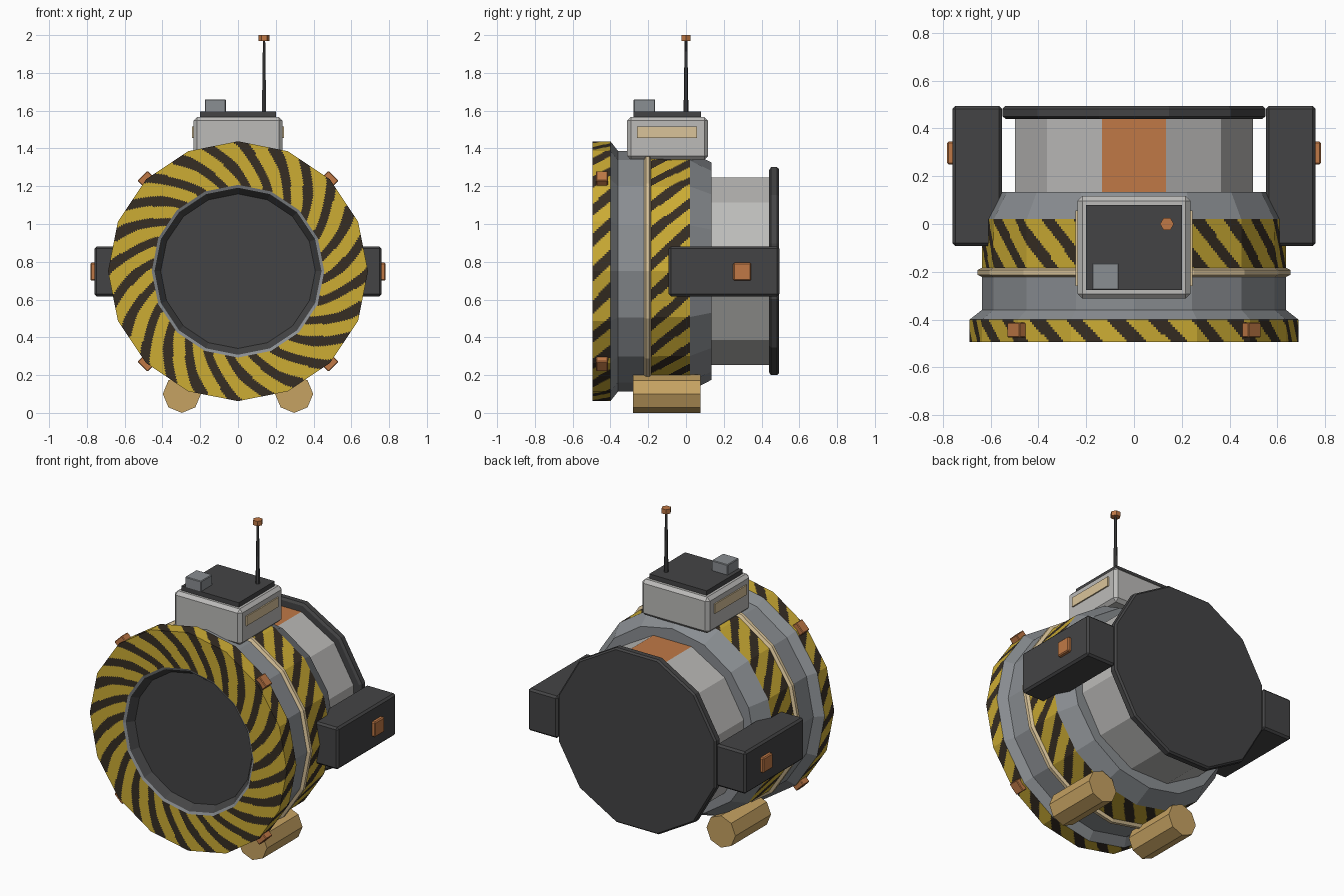
import bpy, bmesh, math
from mathutils import Matrix, Vector

if "Cube" in bpy.data.objects:
    bpy.data.objects.remove(bpy.data.objects["Cube"])


def lin(c):
    c /= 255
    return c / 12.92 if c <= 0.04045 else ((c + 0.055) / 1.055) ** 2.4


def material(name, r, g, b):
    m = bpy.data.materials.new(name)
    m.diffuse_color = (lin(r), lin(g), lin(b), 1)
    m.use_nodes = True
    m.node_tree.nodes["Principled BSDF"].inputs["Base Color"].default_value = m.diffuse_color
    return m


DARK = material("charcoal", 68, 68, 69)
GREY = material("steel_grey", 138, 142, 146)
LIGHT = material("light_grey", 188, 187, 185)
YELLOW = material("warning_yellow", 204, 172, 52)
BLACK = material("stripe_black", 54, 45, 35)
ORANGE = material("copper_orange", 192, 121, 70)
TAN = material("tan", 198, 162, 98)
CREAM = material("cream", 218, 196, 154)
AXIS_Z = 0.75


def finish(name, bm, mats):
    bmesh.ops.recalc_face_normals(bm, faces=bm.faces)
    me = bpy.data.meshes.new(name)
    bm.to_mesh(me)
    bm.free()
    for m in mats:
        me.materials.append(m)
    ob = bpy.data.objects.new(name, me)
    bpy.context.collection.objects.link(ob)
    return ob


def lathe(name, profile, mats, sides=16, turn=0.0, sub=1, paint=None):
    """Faceted turning about the y axis. profile: (radius, y, material slot of the next
    segment or 'S' for slanted hazard stripes in slots 1 and 2); ends are capped."""
    bm = bmesh.new()
    rows, slots = [], []
    for (r0, y0, slot), (r1, y1, _) in zip(profile, profile[1:]):
        length = math.hypot(r1 - r0, y1 - y0)
        steps = max(1, round(length / 0.01)) if slot == 'S' else 1
        for k in range(steps):
            t = k / steps
            rows.append((r0 + (r1 - r0) * t, y0 + (y1 - y0) * t))
            slots.append((slot, length / steps))
    rows.append(profile[-1][:2])
    count = sides * sub
    unit = []
    for i in range(count):
        a, b = ((i // sub + k) * math.tau / sides + turn for k in (0, 1))
        t = (i % sub) / sub
        unit.append((math.cos(a) * (1 - t) + math.cos(b) * t,
                     math.sin(a) * (1 - t) + math.sin(b) * t))
    rings = [[bm.verts.new((u * r, y, AXIS_Z + w * r)) for u, w in unit] for r, y in rows]
    path = 0
    for lower, upper, (slot, step) in zip(rings, rings[1:], slots):
        for i in range(count):
            j = (i + 1) % count
            f = bm.faces.new((lower[i], lower[j], upper[j], upper[i]))
            if slot == 'S':
                phase = 24 * (i + 0.5) / count - (path + step / 2) / 0.18
                f.material_index = 2 if phase % 1 < 0.43 else 1
            else:
                f.material_index = slot
            if paint and paint(f.calc_center_median()):
                f.material_index = 1
        path += step
    for ring in (rings[0], rings[-1]):
        bm.faces.new(ring)
    return finish(name, bm, mats)


def box(name, lo, hi, mat, bevel=0.0, tilt=0.0):
    bm = bmesh.new()
    bmesh.ops.create_cube(bm, size=1)
    size = [h - l for l, h in zip(lo, hi)]
    mid = Vector([(h + l) / 2 for l, h in zip(lo, hi)])
    bmesh.ops.scale(bm, vec=size, verts=bm.verts)
    if bevel:
        bmesh.ops.bevel(bm, geom=bm.edges[:], offset=bevel, segments=1, affect='EDGES')
    bm.transform(Matrix.Translation(mid) @ Matrix.Rotation(tilt, 4, 'Y'))
    return finish(name, bm, [mat])


def rod(name, mid, r0, r1, length, sides, mat, matrix=Matrix()):
    bm = bmesh.new()
    bmesh.ops.create_cone(bm, cap_ends=True, segments=sides, radius1=r0, radius2=r1, depth=length)
    bm.transform(Matrix.Translation(mid) @ matrix)
    return finish(name, bm, [mat])


STRIPED = [GREY, YELLOW, BLACK, DARK]

# striped front ring with recessed dark lens
lathe("front_ring", [(0.408, -0.44, 3), (0.442, -0.488, 0), (0.457, -0.495, 'S'),
                     (0.688, -0.495, 'S'), (0.688, -0.40, 0), (0.637, -0.36, 0)],
      STRIPED, sub=26)
lathe("lens", [(0.409, -0.43, 0), (0.409, -0.442, 0)], [DARK])

# main drum with striped band and tapered rear shoulder
lathe("main_drum", [(0.637, -0.365, 0), (0.637, -0.19, 'S'), (0.635, 0.02, 0),
                    (0.575, 0.135, 0)], STRIPED, sub=26)
lathe("cream_band", [(0.637, -0.222, 0), (0.655, -0.213, 0), (0.655, -0.193, 0),
                     (0.637, -0.184, 0)], [CREAM])

# twelve-sided rear neck, its top facet orange, and dark end flange
TURN = math.pi / 12
lathe("rear_neck", [(0.515, 0.12, 0), (0.515, 0.45, 0)], [LIGHT, ORANGE], 12, TURN,
      paint=lambda c: c.z > AXIS_Z + 0.48)
lathe("rear_flange", [(0.555, 0.44, 0), (0.57, 0.45, 0), (0.57, 0.482, 0),
                      (0.56, 0.493, 0)], [DARK], 12, TURN)

# side arms with orange lamps, and feet
for side, s in (("left", -1), ("right", 1)):
    def xs(a, b):
        return sorted((s * a, s * b))
    a, b = xs(0.553, 0.76)
    box(side + "_arm", (a, -0.092, 0.617), (b, 0.494, 0.882), DARK, 0.012)
    a, b = xs(0.75, 0.782)
    box(side + "_arm_lamp", (a, 0.25, 0.70), (b, 0.345, 0.795), ORANGE, 0.006)
    a, b = xs(0.225, 0.244)
    box(side + "_box_panel", (a, -0.26, 1.455), (b, 0.057, 1.515), CREAM)
    rod(side + "_foot", (s * 0.297, -0.102, 0.101), 0.101, 0.101, 0.355, 8, TAN,
        Matrix.Rotation(math.pi / 2, 4, 'X'))

# orange studs around the front ring
for k in range(4):
    ang = math.pi / 4 + k * math.pi / 2
    x, z = 0.69 * math.cos(ang), AXIS_Z + 0.69 * math.sin(ang)
    box("ring_stud_%d" % (k + 1), (x - 0.025, -0.476, z - 0.037), (x + 0.025, -0.413, z + 0.037),
        ORANGE, 0.004, -ang)

# control box on top with lid, sensor and antenna
box("control_box", (-0.236, -0.312, 1.34), (0.236, 0.117, 1.567), LIGHT, 0.02)
box("box_lid", (-0.2, -0.277, 1.55), (0.2, 0.08, 1.596), DARK)
box("sensor", (-0.176, -0.277, 1.59), (-0.064, -0.163, 1.66), GREY, 0.004)
rod("antenna_mast", (0.138, 0, 1.78), 0.013, 0.007, 0.39, 6, DARK)
rod("antenna_tip", (0.138, 0, 1.985), 0.029, 0.029, 0.03, 6, ORANGE,
    Matrix.Rotation(math.pi / 6, 4, 'Z'))
